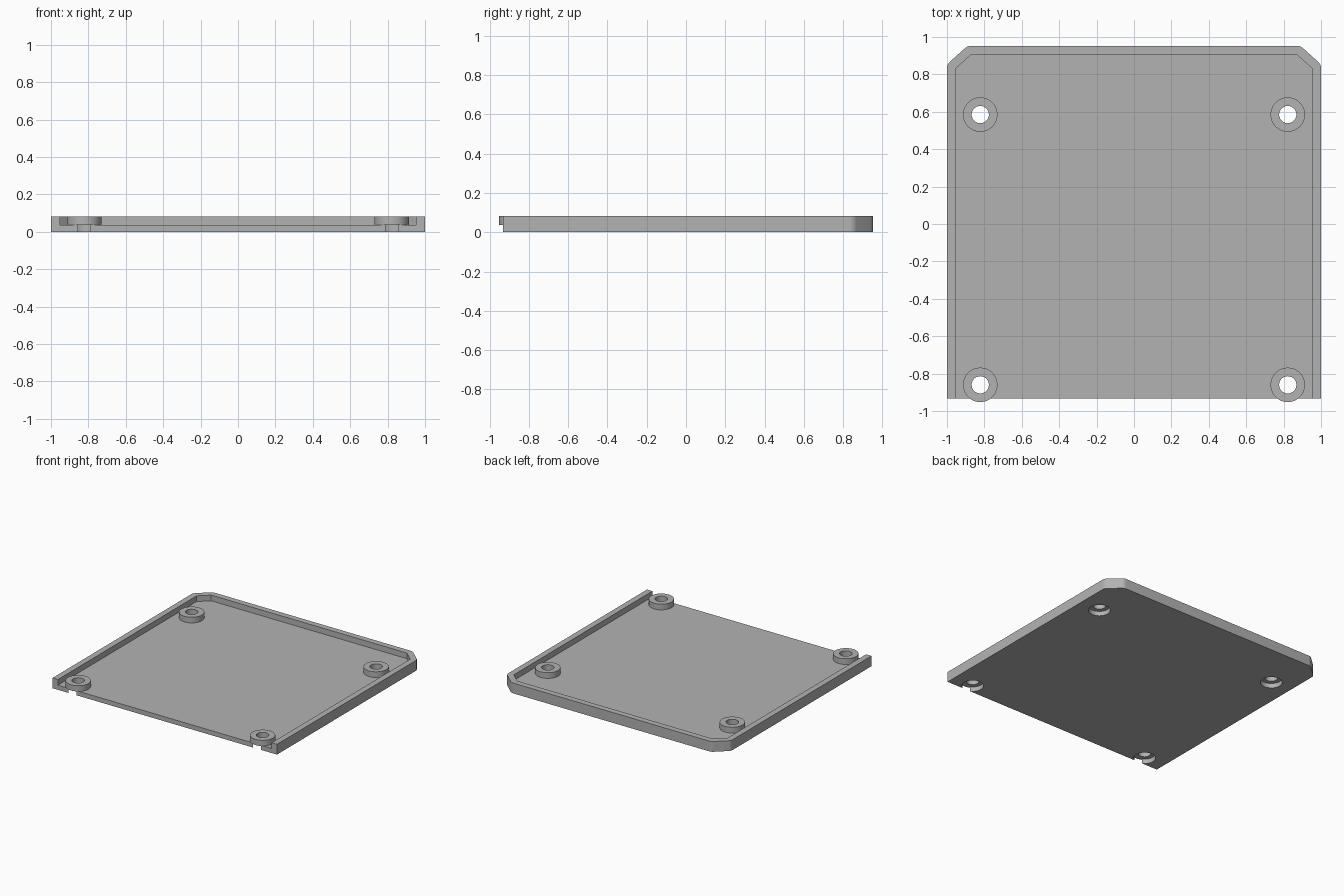
import bpy
import bmesh
from math import cos, sin, pi, radians

cube = bpy.data.objects.get("Cube")
if cube:
    bpy.data.objects.remove(cube, do_unlink=True)

BASE_TOP, RIM_TOP = 0.037, 0.083
FRONT, BACK = -0.932, 0.952
WALL = 0.048
RING_R, BORE_R, RECESS_R = 0.092, 0.046, 0.08
HOLE_X, HOLE_YS = 0.822, (0.585, -0.86)

grey = bpy.data.materials.new("plain grey")
grey.use_nodes = True
colour = (0.45, 0.45, 0.45, 1)
grey.diffuse_color = colour
grey.node_tree.nodes["Principled BSDF"].inputs["Base Color"].default_value = colour


def prism(name, outline, z0, z1):
    """Extrude a flat counter-clockwise outline from z0 to z1."""
    bm = bmesh.new()
    face = bm.faces.new([bm.verts.new((x, y, z0)) for x, y in outline])
    top = bmesh.ops.extrude_face_region(bm, geom=[face])
    for v in top["geom"]:
        if isinstance(v, bmesh.types.BMVert):
            v.co.z = z1
    bmesh.ops.recalc_face_normals(bm, faces=bm.faces)
    mesh = bpy.data.meshes.new(name)
    bm.to_mesh(mesh)
    bm.free()
    mesh.materials.append(grey)
    obj = bpy.data.objects.new(name, mesh)
    bpy.context.collection.objects.link(obj)
    return obj


def arc(cx, cy, r, a0, a1, steps):
    angles = [radians(a0 + (a1 - a0) * i / steps) for i in range(steps + 1)]
    return [(cx + r * cos(a), cy + r * sin(a)) for a in angles]


def circle(cx, cy, r):
    return arc(cx, cy, r, 0, 360, 64)[:-1]


def mirrored(right_half):
    return right_half + [(-x, y) for x, y in reversed(right_half)]


def cut(obj, cutter):
    mod = obj.modifiers.new("cut", 'BOOLEAN')
    mod.operation = 'DIFFERENCE'
    mod.solver = 'EXACT'
    mod.object = cutter
    bpy.context.view_layer.objects.active = obj
    bpy.ops.object.modifier_apply(modifier=mod.name)
    bpy.data.objects.remove(cutter, do_unlink=True)


def smooth(obj):
    bpy.ops.object.select_all(action='DESELECT')
    obj.select_set(True)
    bpy.context.view_layer.objects.active = obj
    bpy.ops.object.shade_smooth_by_angle(angle=radians(30))


# Tray: the outside follows the chamfered pocket at a constant wall thickness
side, back = 1 - WALL, BACK - WALL
corners = [(side, 0.832), (0.872, back)]
outer = ([(1, FRONT)] + arc(*corners[0], WALL, 0, 45, 6)
         + arc(*corners[1], WALL, 45, 90, 6))
tray = prism("tray", mirrored(outer), 0, RIM_TOP)
pocket = mirrored([(side, FRONT - 0.2)] + corners)
cut(tray, prism("pocket_cutter", pocket, BASE_TOP, RIM_TOP + 0.1))

# Screw recesses through the floor, each with a raised ring above it
for row, y in zip(("back", "front"), HOLE_YS):
    for label, x in (("left", HOLE_X), ("right", -HOLE_X)):
        cut(tray, prism("recess_cutter", circle(x, y, RECESS_R), -0.1, BASE_TOP + 0.02))
        ring = prism(f"{row}_{label}_screw_ring", circle(x, y, RING_R), BASE_TOP, RIM_TOP)
        cut(ring, prism("bore_cutter", circle(x, y, BORE_R), -0.1, RIM_TOP + 0.1))
        smooth(ring)
smooth(tray)
